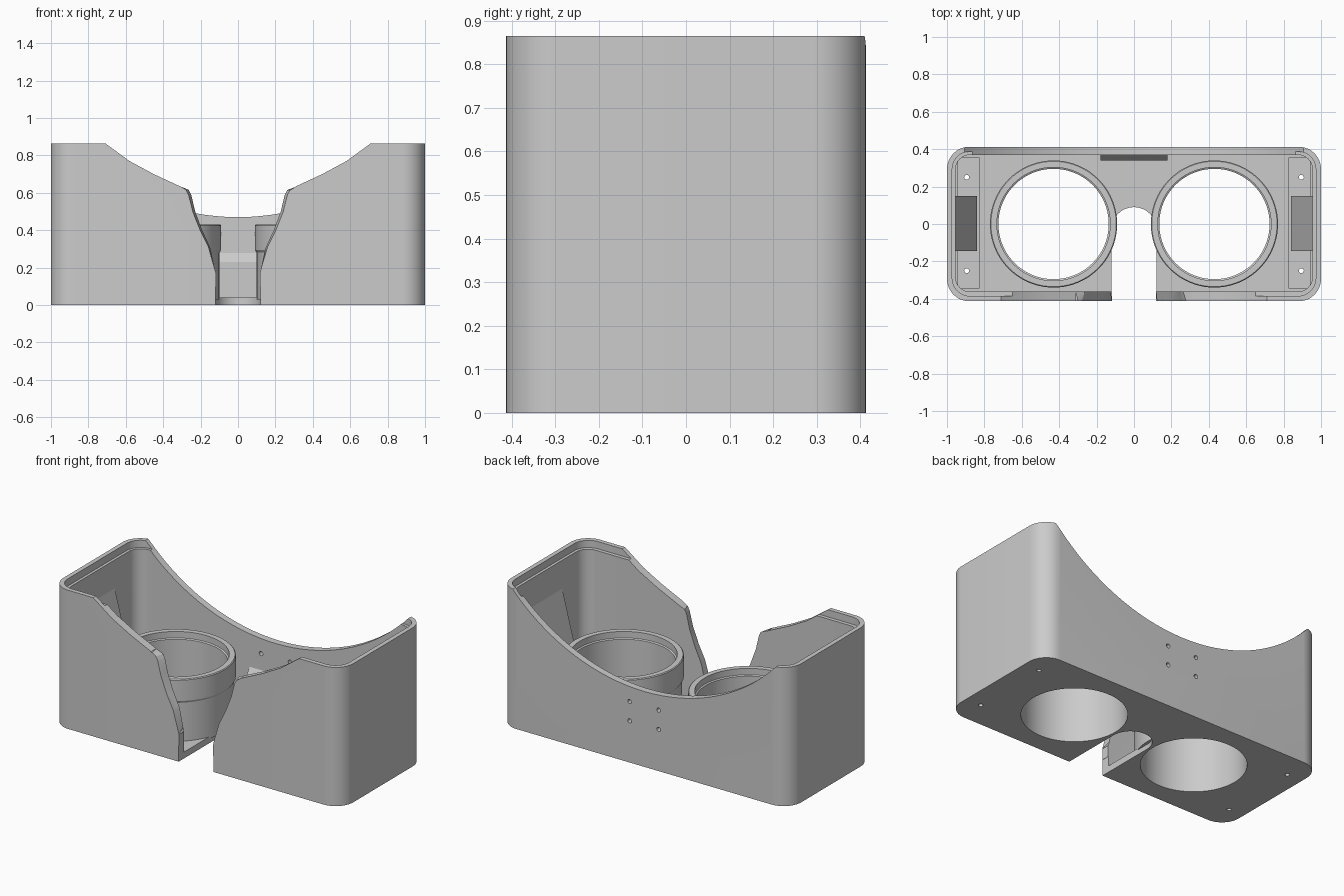
import bpy, bmesh, math

cube = bpy.data.objects.get("Cube")
if cube:
    bpy.data.objects.remove(cube, do_unlink=True)

grey = bpy.data.materials.new("light_grey_plastic")
grey.use_nodes = True
colour = (0.6, 0.6, 0.6, 1)
grey.diffuse_color = colour
grey.node_tree.nodes["Principled BSDF"].inputs["Base Color"].default_value = colour


def add_object(name, bm):
    bmesh.ops.recalc_face_normals(bm, faces=bm.faces)
    mesh = bpy.data.meshes.new(name)
    bm.to_mesh(mesh)
    bm.free()
    mesh.materials.append(grey)
    obj = bpy.data.objects.new(name, mesh)
    bpy.context.collection.objects.link(obj)
    return obj


def loft(name, first, second):
    """Closed solid between two matching 3D outlines."""
    bm = bmesh.new()
    a = [bm.verts.new(p) for p in first]
    b = [bm.verts.new(p) for p in second]
    bm.faces.new(a)
    bm.faces.new(b)
    for i in range(len(a)):
        j = (i + 1) % len(a)
        bm.faces.new((a[i], a[j], b[j], b[i]))
    return add_object(name, bm)


def upright(name, outline, z0, z1):
    return loft(name, [(x, y, z0) for x, y in outline], [(x, y, z1) for x, y in outline])


def across(name, outline, y0, y1):
    return loft(name, [(x, y0, z) for x, z in outline], [(x, y1, z) for x, z in outline])


def arc(cx, cy, r, start, end, steps):
    angles = [math.radians(start + (end - start) * i / steps) for i in range(steps + 1)]
    return [(cx + r * math.cos(t), cy + r * math.sin(t)) for t in angles]


def circle(cx, cy, r, steps):
    return arc(cx, cy, r, 0, 360, steps)[:-1]


def rounded(x, y0, y1, r):
    pts = []
    for i, (cx, cy) in enumerate([(x - r, y1 - r), (r - x, y1 - r), (r - x, y0 + r), (x - r, y0 + r)]):
        pts += arc(cx, cy, r, 90 * i, 90 * i + 90, 12)
    return pts


def rectangle(x0, x1, y0, y1):
    return [(x0, y0), (x1, y0), (x1, y1), (x0, y1)]


def cut(target, cutter):
    mod = target.modifiers.new("cut", "BOOLEAN")
    mod.operation = "DIFFERENCE"
    mod.solver = "EXACT"
    mod.object = cutter
    bpy.context.view_layer.objects.active = target
    bpy.ops.object.modifier_apply(modifier=mod.name)
    bpy.data.objects.remove(cutter, do_unlink=True)


def smooth(obj):
    bpy.ops.object.select_all(action="DESELECT")
    obj.select_set(True)
    bpy.context.view_layer.objects.active = obj
    bpy.ops.object.shade_smooth_by_angle(angle=math.radians(25))


HEIGHT, FLOOR, DEPTH = 0.865, 0.04, 0.413
LENS_X, BORE = 0.43, 0.295

# Hollow housing with a stepped rim
housing = upright("housing", rounded(1, -DEPTH, DEPTH, 0.12), 0, HEIGHT)
cut(housing, upright("cavity", rounded(0.955, -0.362, 0.37, 0.08), FLOOR, 1))
cut(housing, upright("rim_step", rounded(0.972, -0.385, 0.387, 0.095), 0.82, 1))

# Brow curve through the back wall
cut(housing, across("brow_cut", circle(0, 1.71, 1.24, 128), 0.3, 0.6))

# Cheek and nose opening, narrowing towards the inside of the front wall
cheek = [(0.118, -0.1), (0.118, 0.17), (0.16, 0.31), (0.205, 0.4), (0.245, 0.5),
         (0.268, 0.59), (0.282, 0.615), (0.31, 0.635), (0.45, 0.7), (0.58, 0.77),
         (0.71, HEIGHT), (0.85, 0.97)]
outline = cheek + [(-x, z) for x, z in reversed(cheek)]


def inner_x(x):
    if abs(x) < 0.15 or abs(x) > 0.3:
        return x
    return x * 0.92


cut(housing, loft("face_cut", [(x, -0.425, z) for x, z in outline],
                  [(inner_x(x), -0.35, z) for x, z in outline]))

# Arched nose slot in the floor
slot = [(0.12, -0.5)] + arc(0, -0.03, 0.12, 0, 180, 24) + [(-0.12, -0.5)]
cut(housing, upright("nose_slot", slot, -0.1, 0.1))

# Lens bores, sunken side strips and screw holes
for side in (-1, 1):
    cut(housing, upright("bore", circle(side * LENS_X, 0, BORE, 80), -0.1, 0.2))
    strip = rectangle(*sorted((side * 0.83, side * 0.94)), -0.345, 0.355)
    cut(housing, upright("strip", strip, 0.03, 0.1))
    for y in (-0.25, 0.25):
        cut(housing, upright("screw_hole", circle(side * 0.895, y, 0.013, 16), -0.1, 0.1))
    for z in (0.26, 0.38):
        cut(housing, across("strap_hole", circle(side * 0.1, z, 0.013, 16), 0.35, 0.5))
smooth(housing)

# Lens tubes, turned from a profile
profile = [(BORE, 0.03), (0.33, 0.03), (0.33, 0.28), (0.34, 0.295), (0.34, 0.425),
           (0.335, 0.43), (0.303, 0.43), (0.303, 0.39), (BORE, 0.385)]


def lens_tube(name, cx):
    bm = bmesh.new()
    steps = 80
    rings = []
    for r, z in profile:
        rings.append([bm.verts.new((x, y, z)) for x, y in circle(cx, 0, r, steps)])
    for k in range(len(rings)):
        a, b = rings[k], rings[(k + 1) % len(rings)]
        for i in range(steps):
            j = (i + 1) % steps
            bm.faces.new((a[i], a[j], b[j], b[i]))
    return add_object(name, bm)


# Sloped pads against the side walls
pad = [(0.965, 0.68), (0.84, 0.2), (0.84, 0.025), (0.965, 0.025)]

for label, side in (("left", 1), ("right", -1)):
    smooth(lens_tube(label + "_lens_tube", side * LENS_X))
    across(label + "_side_pad", [(side * x, z) for x, z in pad], -0.145, 0.15)

# Sloped ledge inside the back wall
ledge = [(0.375, 0.285), (0.34, 0.23), (0.34, 0.035), (0.375, 0.035)]
loft("back_ledge", [(-0.18, y, z) for y, z in ledge], [(0.18, y, z) for y, z in ledge])
